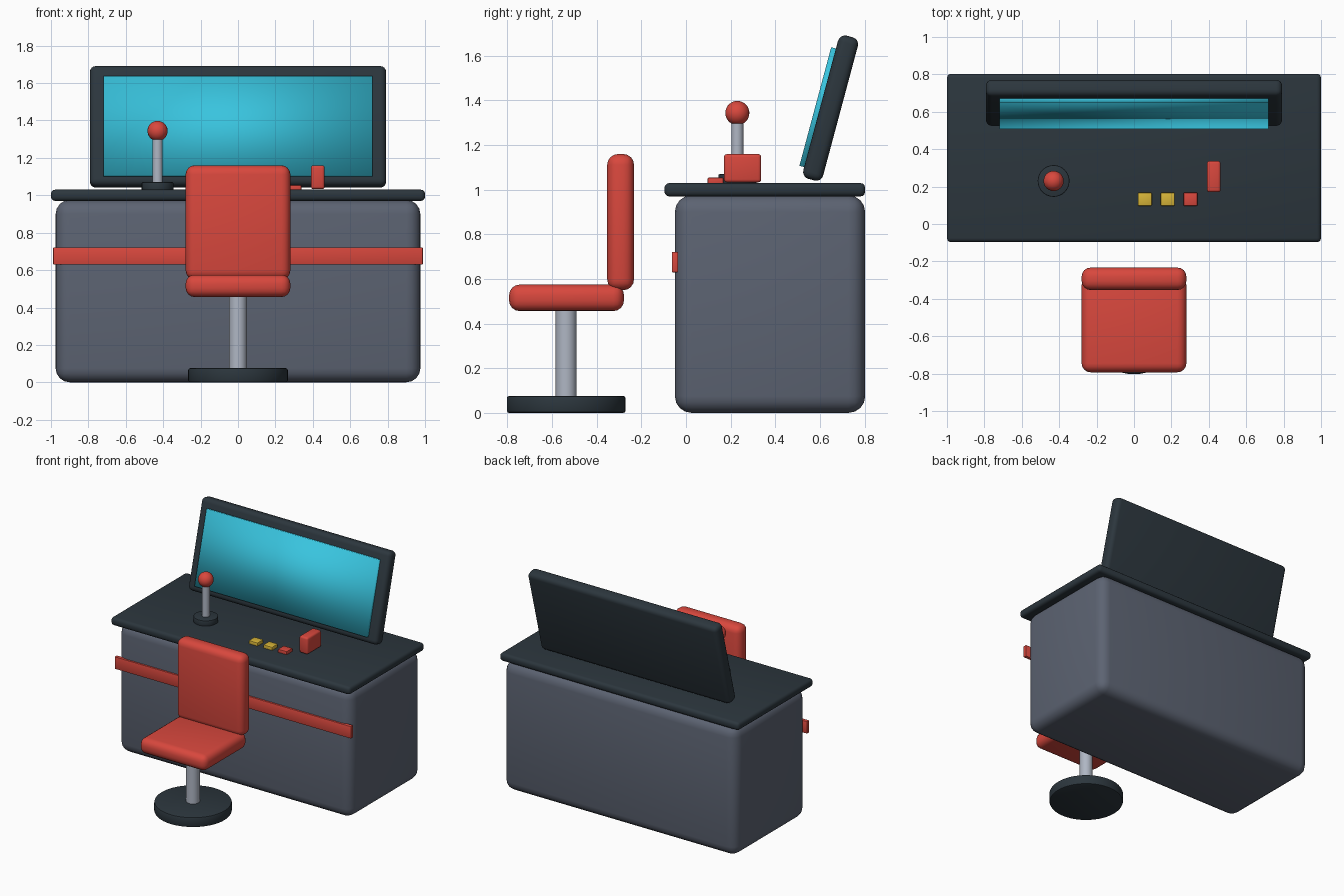
import bpy
from math import radians
from mathutils import Vector, Matrix

default_cube = bpy.data.objects.get("Cube")
if default_cube:
    bpy.data.objects.remove(default_cube, do_unlink=True)


def material(name, rgb):
    mat = bpy.data.materials.new(name)
    mat.use_nodes = True
    mat.diffuse_color = (*rgb, 1)
    mat.node_tree.nodes["Principled BSDF"].inputs["Base Color"].default_value = (*rgb, 1)
    return mat


slate = material("slate grey", (0.107, 0.125, 0.168))
charcoal = material("charcoal", (0.025, 0.037, 0.047))
red = material("red", (0.69, 0.064, 0.047))
cyan = material("screen cyan", (0.04, 0.55, 0.73))
metal = material("brushed metal", (0.43, 0.47, 0.55))
yellow = material("yellow", (0.68, 0.46, 0.04))


def finish(name, mat, bevel=0, segments=4, angle=35):
    """Name, colour, round and smooth the active object."""
    obj = bpy.context.object
    obj.name = obj.data.name = name
    obj.data.materials.append(mat)
    if bevel:
        mod = obj.modifiers.new("rounded edges", "BEVEL")
        mod.width, mod.segments = bevel, segments
        mod.limit_method = "ANGLE"
        bpy.ops.object.modifier_apply(modifier=mod.name)
    bpy.ops.object.shade_smooth_by_angle(angle=radians(angle))
    return obj


def box(name, mat, x, y, z, bevel=0, segments=4, angle=35):
    """Box from (min, max) ranges on each axis."""
    bpy.ops.mesh.primitive_cube_add(size=1)
    spans = (x, y, z)
    size = Matrix.Diagonal([b - a for a, b in spans]).to_4x4()
    bpy.context.object.data.transform(size)
    bpy.context.object.location = [(a + b) / 2 for a, b in spans]
    return finish(name, mat, bevel, segments, angle)


def cylinder(name, mat, radius, x, y, z, bevel=0, sides=32):
    bpy.ops.mesh.primitive_cylinder_add(
        vertices=sides, radius=radius, depth=z[1] - z[0], location=(x, y, sum(z) / 2))
    return finish(name, mat, bevel, 2)


# Desk
box("cabinet", slate, (-0.975, 0.975), (-0.05, 0.803), (0, 0.975), 0.075)
box("countertop", charcoal, (-1, 1), (-0.097, 0.803), (0.97, 1.03), 0.022, 3)
box("front_stripe", red, (-0.988, 0.988), (-0.063, -0.035), (0.63, 0.722), 0.004, 2)

# Tilted monitor: frame and panel are built around its centre, then leaned back
lean = Matrix.Rotation(radians(-15), 4, "X")
centre = Vector((0, 0.648, 1.366))
monitor = [
    box("monitor_frame", charcoal, (-0.792, 0.792), (-0.046, 0.046), (-0.332, 0.332), 0.032),
    box("monitor_panel", cyan, (-0.72, 0.72), (-0.068, -0.03), (-0.286, 0.264), angle=180),
]
for part in monitor:
    part.matrix_world = Matrix.Translation(centre) @ lean @ Matrix.Translation(part.location)

# Joystick
stick_x, stick_y = -0.43, 0.23
cylinder("joystick_base", charcoal, 0.085, stick_x, stick_y, (1.02, 1.07), 0.006)
cylinder("joystick_shaft", metal, 0.027, stick_x, stick_y, (1.05, 1.32), sides=20)
bpy.ops.mesh.primitive_uv_sphere_add(
    segments=24, ring_count=16, radius=0.054, location=(stick_x, stick_y, 1.344))
finish("joystick_knob", red)

# Buttons and throttle lever
for i, mat in enumerate((yellow, yellow, red)):
    x = 0.058 + i * 0.122
    box(f"button_{i + 1}", mat, (x - 0.037, x + 0.037), (0.097, 0.168), (1.02, 1.054), 0.005, 2)
box("throttle_lever", red, (0.39, 0.463), (0.17, 0.337), (1.033, 1.16), 0.014, 3)

# Swivel chair
chair_y = -0.537
cylinder("chair_base", charcoal, 0.266, 0, chair_y, (0, 0.076), 0.01, 48)
cylinder("chair_column", metal, 0.047, 0, chair_y, (0.06, 0.48))
box("chair_seat", red, (-0.28, 0.28), (-0.793, -0.278), (0.456, 0.575), 0.048)
box("chair_backrest", red, (-0.28, 0.28), (-0.353, -0.233), (0.55, 1.16), 0.048)
